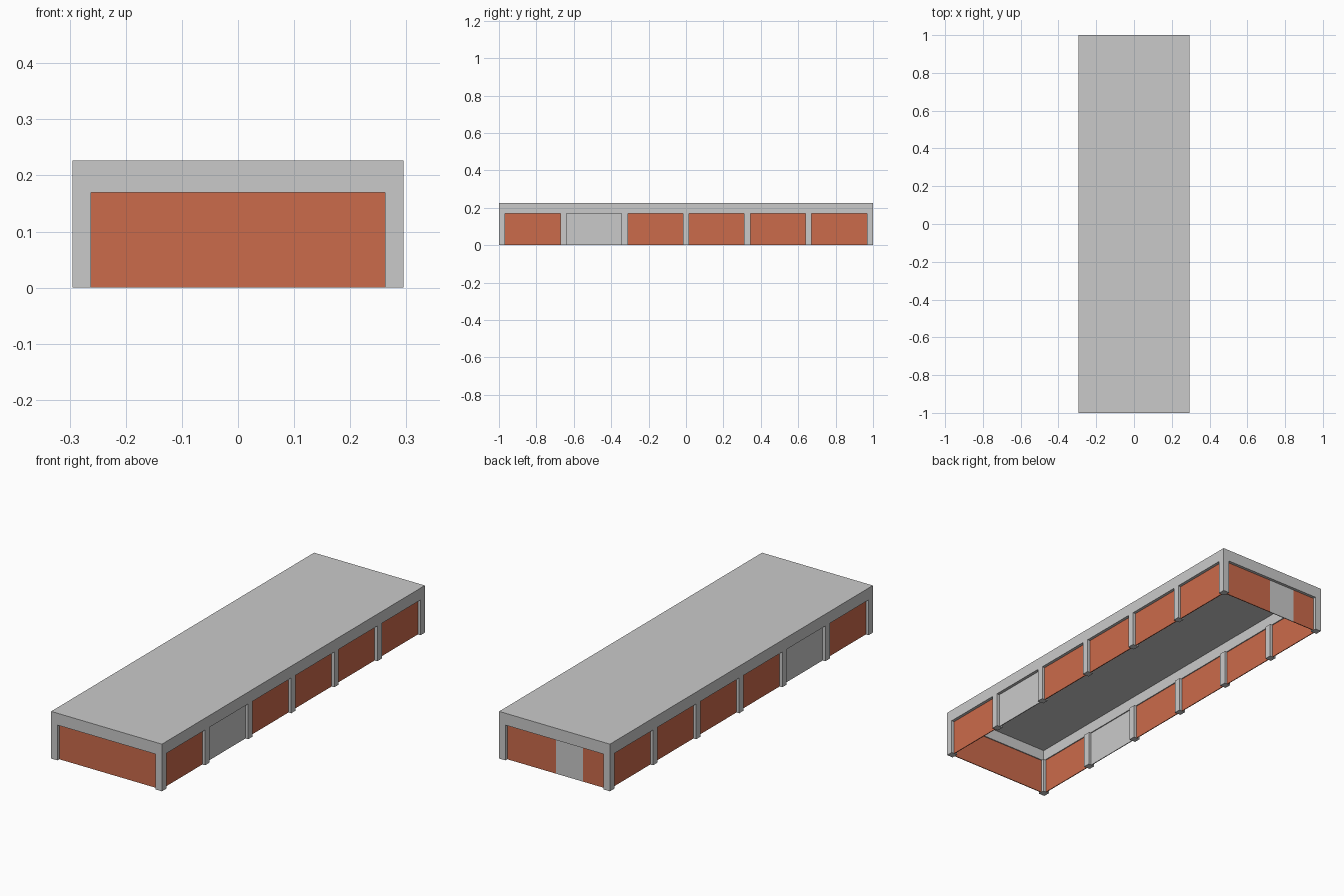
import bpy, bmesh

if "Cube" in bpy.data.objects:
    bpy.data.objects.remove(bpy.data.objects["Cube"])

HX, HY = 0.295, 1.0          # half footprint
SOFFIT, TOP = 0.17, 0.227    # underside of edge beam, roof height
COL = 0.033                  # column and beam thickness
PANEL = 0.004                # wall sheet thickness
PITCH = (2 * HY - COL) / 6   # side column spacing


def material(name, rgb):
    m = bpy.data.materials.new(name)
    m.diffuse_color = (*rgb, 1)
    m.use_nodes = True
    m.node_tree.nodes["Principled BSDF"].inputs["Base Color"].default_value = m.diffuse_color
    return m


concrete = material("light_grey", (0.59, 0.59, 0.59))
brick = material("brick_orange", (0.60, 0.145, 0.07))


def new_object(name, bm, mat):
    bmesh.ops.recalc_face_normals(bm, faces=bm.faces[:])
    me = bpy.data.meshes.new(name)
    bm.to_mesh(me)
    bm.free()
    me.materials.append(mat)
    ob = bpy.data.objects.new(name, me)
    bpy.context.collection.objects.link(ob)
    return ob


def cube(x0, x1, y0, y1, z0, z1):
    bm = bmesh.new()
    bmesh.ops.create_cube(bm, size=1)
    for v in bm.verts:
        v.co = ((x0 + x1) / 2 + v.co.x * (x1 - x0),
                (y0 + y1) / 2 + v.co.y * (y1 - y0),
                (z0 + z1) / 2 + v.co.z * (z1 - z0))
    return bm


def box(name, mat, *bounds):
    return new_object(name, cube(*bounds), mat)


# Roof: thin slab with a deep edge beam, hollow underneath
bm = cube(-HX, HX, -HY, HY, SOFFIT, TOP)
bm.normal_update()
bottom = min(bm.faces, key=lambda f: f.calc_center_median().z)
bmesh.ops.inset_region(bm, faces=[bottom], thickness=COL)
inner = bmesh.ops.extrude_face_region(bm, geom=[bottom])["geom"]
for v in [g for g in inner if isinstance(g, bmesh.types.BMVert)]:
    v.co.z = TOP - 0.003
if bottom.is_valid:
    bmesh.ops.delete(bm, geom=[bottom], context="FACES_ONLY")
new_object("roof", bm, concrete)

# Long sides: seven columns with six infill panels, second bay is a grey door
for side, s in (("left", -1), ("right", 1)):
    xa, xb = sorted((s * HX, s * (HX - COL)))
    xc = s * (HX - COL / 2)
    for i in range(7):
        y = -HY + i * PITCH
        box(f"{side}_column_{i + 1}", concrete, xa, xb, y, y + COL, 0, SOFFIT)
        if i < 6:
            door = i == 1
            box(f"{side}_{'door' if door else 'wall'}_{i + 1}",
                concrete if door else brick,
                xc - PANEL / 2, xc + PANEL / 2, y + COL, y + PITCH, 0, SOFFIT)


# End walls between the corner columns
def end_panel(name, mat, s, x0, x1):
    yc = s * (HY - COL / 2)
    box(name, mat, x0, x1, yc - PANEL / 2, yc + PANEL / 2, 0, SOFFIT)


IN = HX - COL
end_panel("front_wall", brick, -1, -IN, IN)
end_panel("back_wall_left", brick, 1, -IN, -0.142)
end_panel("back_door", concrete, 1, -0.142, 0.003)
end_panel("back_wall_right", brick, 1, 0.003, IN)
